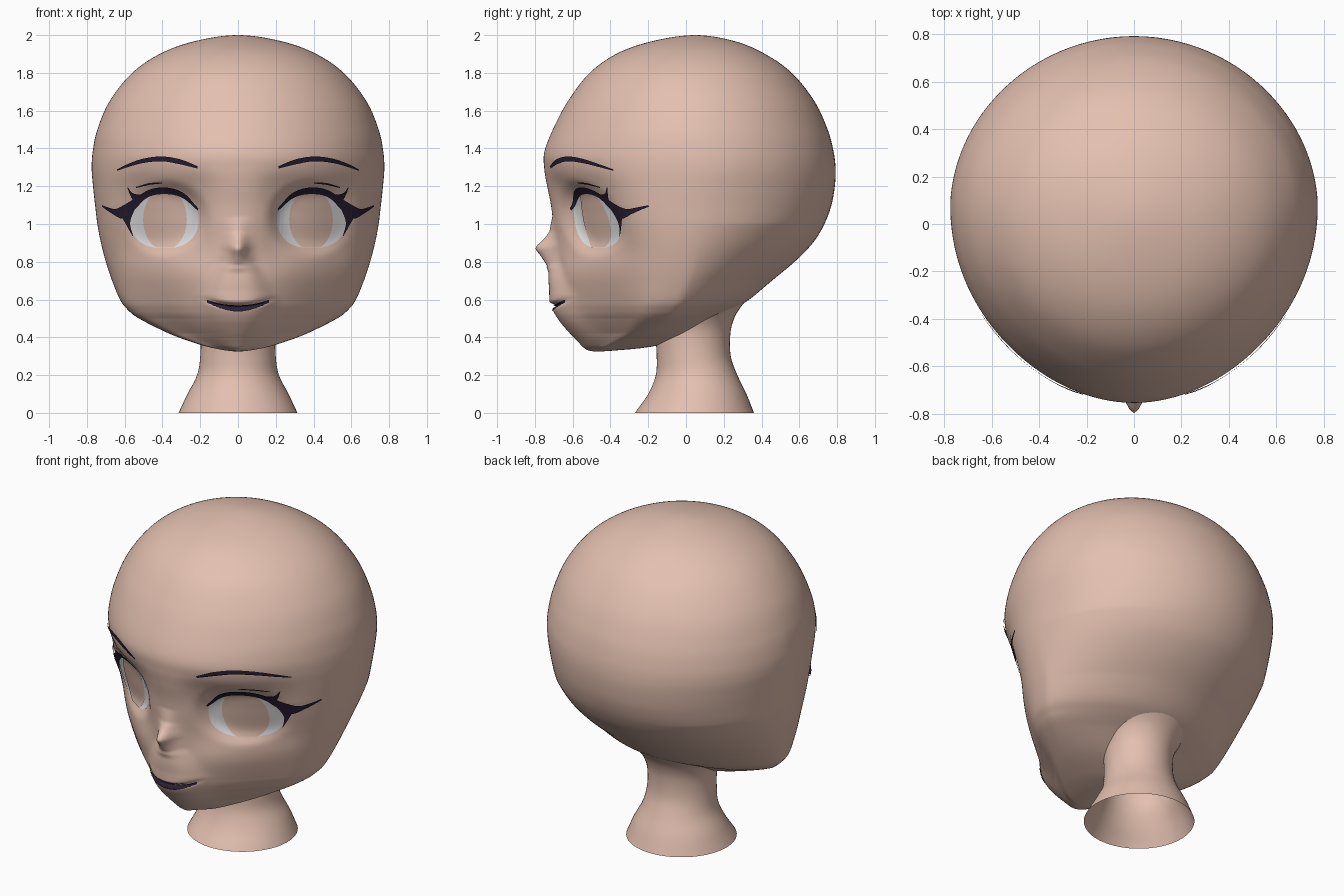
import bpy, bmesh, math
from mathutils import Vector
from mathutils.bvhtree import BVHTree

if "Cube" in bpy.data.objects:
    bpy.data.objects.remove(bpy.data.objects["Cube"])


def material(name, color):
    m = bpy.data.materials.new(name)
    m.diffuse_color = (*color, 1)
    m.use_nodes = True
    m.node_tree.nodes["Principled BSDF"].inputs["Base Color"].default_value = m.diffuse_color
    return m


SKIN = material("skin", (0.765, 0.525, 0.43))
WHITE = material("eye white", (1.0, 1.0, 1.0))
DARK = material("dark plum", (0.022, 0.013, 0.034))


def spline(pts, sub):
    """Catmull-Rom through tuples; the first and last points only guide the ends."""
    out = []
    for i in range(1, len(pts) - 2):
        for k in range(sub):
            t = k / sub
            out.append([0.5 * (2 * b + (c - a) * t + (2 * a - 5 * b + 4 * c - d) * t * t
                        + (3 * b - a - 3 * c + d) * t ** 3)
                        for a, b, c, d in zip(*pts[i - 1:i + 3])])
    return out + [list(pts[-2])]


def lerp(table, z):
    """Linear interpolation in a table of (z, value) sorted by z."""
    if z <= table[0][0]:
        return table[0][1]
    for (z0, v0), (z1, v1) in zip(table, table[1:]):
        if z <= z1:
            return v0 + (v1 - v0) * (z - z0) / (z1 - z0)
    return table[-1][1]


def finish(bm, name, mat):
    me = bpy.data.meshes.new(name)
    bm.to_mesh(me)
    me.materials.append(mat)
    me.polygons.foreach_set("use_smooth", [True] * len(me.polygons))
    ob = bpy.data.objects.new(name, me)
    bpy.context.collection.objects.link(ob)
    return ob


def loft(name, rings, sub, cols, shape=None):
    """Rings are (z, half width, y of widest point, front y, back y)."""
    bm = bmesh.new()
    rows = []
    for z, w, yc, yf, yb in spline(rings, sub):
        row = []
        for j in range(cols):
            t = 2 * j / cols - 1
            a = math.pi * (0.55 * t + 0.45 * t * abs(t))   # denser at the face
            c = math.cos(a)
            p = Vector((w * math.sin(a), yc + c * ((yf - yc) if c > 0 else (yc - yb)), z))
            row.append(bm.verts.new(shape(p, c) if shape else p))
        rows.append(row)
    for r0, r1 in zip(rows, rows[1:]):
        for j in range(cols):
            k = (j + 1) % cols
            bm.faces.new((r0[j], r0[k], r1[k], r1[j]))
    bmesh.ops.remove_doubles(bm, verts=bm.verts, dist=1e-5)
    bmesh.ops.recalc_face_normals(bm, faces=bm.faces)
    tree = BVHTree.FromBMesh(bm)
    finish(bm, name, SKIN)
    bm.free()
    return tree


# Face relief: nose, muzzle, mouth groove, eye sockets, flattened cheeks
NOSE = [(.74, 0), (.78, .015), (.83, .07), (.865, .113), (.885, .103), (.92, .06), (.96, .025), (1.04, 0)]
MUZZLE = [(.34, 0), (.4, .012), (.48, .04), (.54, .055), (.59, .065), (.65, .056), (.77, .048), (.86, 0)]
MUZZLE_W = [(.62, .17), (.8, .08)]
BACK_TAPER = [(.35, .1), (.5, .22), (.7, .2), (1.0, .03), (1.5, .03), (1.9, 0)]
CHEEK = [(.33, .02), (.42, .085), (.5, .108), (.6, .1), (.75, .078), (.9, .05), (1.1, .02), (1.5, .012), (1.9, 0)]


def face_shape(p, c):
    x, z = abs(p.x), p.z
    if c < 0:
        p.x *= 1 + lerp(BACK_TAPER, z) * c
        return p
    u, v = x - .39, z - 1.03
    socket = .055 * math.exp(-(u / .25) ** 4 - (v / .22) ** 4)
    socket += (.038 - .12 * u) * math.exp(-((u / .205) ** 2 + (v / .18) ** 2) ** 4)
    nose = lerp(NOSE, z) * math.exp(-(x / .05) ** 2)
    muzzle = lerp(MUZZLE, z) * math.exp(-(x / lerp(MUZZLE_W, z)) ** 4)
    line = .565 + .03 * (x / .16) ** 2
    groove = .035 * math.exp(-((z - line) / .012) ** 2 - (x / .14) ** 4)
    p.y += (socket - nose - muzzle + groove) * min(1, c * 3)
    p.y += lerp(CHEEK, z) * 4 * c * c * (1 - c * c)
    return p


HEAD = [
    (.33, -.05, -.46, -.40, -.515), (.325, 0, -.47, -.47, -.47), (.33, .06, -.45, -.515, -.38),
    (.345, .14, -.41, -.54, -.22), (.37, .23, -.33, -.56, -.1), (.42, .365, -.21, -.595, .02),
    (.5, .525, -.1, -.635, .15), (.55, .588, -.06, -.65, .25), (.6, .625, -.03, -.66, .335),
    (.7, .667, .01, -.675, .455), (.8, .70, .03, -.68, .575), (.9, .726, .045, -.69, .672),
    (1.0, .745, .055, -.703, .733), (1.1, .757, .06, -.715, .77), (1.2, .768, .07, -.735, .788),
    (1.29, .775, .08, -.75, .792), (1.38, .77, .08, -.75, .782), (1.5, .745, .07, -.705, .75),
    (1.65, .68, .06, -.625, .68), (1.8, .56, .05, -.51, .56), (1.905, .405, .05, -.36, .41),
    (1.97, .22, .05, -.17, .25), (2.0, 0, .05, .05, .05), (1.97, -.22, .05, .25, -.17)]
tree = loft("head", HEAD, 10, 144, face_shape)

# Neck, flaring at the base and into the nape
NECK = [(-.1, .36, .05, -.33, .40), (0, .315, .045, -.27, .36), (.1, .268, .06, -.20, .32),
        (.2, .217, .055, -.16, .272), (.3, .2, .04, -.155, .237), (.42, .2, .04, -.16, .235),
        (.5, .225, .05, -.14, .255), (.56, .27, .06, -.12, .29), (.62, .33, .07, -.1, .34),
        (.67, .36, .07, -.1, .37), (.7, .36, .07, -.1, .38)]
loft("neck", NECK, 5, 64)


def decal(name, pairs, mat, lift, sub=6, across=8, mirror=True):
    """Thin sheet laid on the face; each pair is (x, z, x, z) across the strip."""
    ends = [tuple(2 * a - b for a, b in zip(pairs[0], pairs[1]))], \
           [tuple(2 * a - b for a, b in zip(pairs[-1], pairs[-2]))]
    bm = bmesh.new()
    rows = []
    for x0, z0, x1, z1 in spline(ends[0] + pairs + ends[1], sub):
        row = []
        for k in range(across + 1):
            t = k / across
            x, z = x0 + (x1 - x0) * t, z0 + (z1 - z0) * t
            hit, n, _, _ = tree.ray_cast(Vector((x, -2, z)), Vector((0, 1, 0)))
            if hit is None:
                hit, n = Vector((x, -.2, z)), Vector((0, -1, 0))
            row.append(bm.verts.new(hit + n * lift))
        rows.append(row)
    for r0, r1 in zip(rows, rows[1:]):
        for k in range(across):
            bm.faces.new((r0[k], r0[k + 1], r1[k + 1], r1[k]))
    bm.normal_update()
    if sum(f.normal.y * f.calc_area() for f in bm.faces) > 0:
        bmesh.ops.reverse_faces(bm, faces=bm.faces)
    ob = finish(bm, name, mat)
    bm.free()
    if mirror:
        ob.modifiers.new("mirror", "MIRROR").use_mirror_merge = False


def oval(cx, cz, rx, rz, floor, power, n=24):
    """Columns of an oval with a flattened bottom."""
    out = []
    for i in range(n + 1):
        u = -math.cos(math.pi * i / n)
        h = rz * max(0, 1 - abs(u) ** power) ** (1 / power)
        out.append((cx + rx * u, cz + h, cx + rx * u, max(floor, cz - h)))
    return out


# Eyes
decal("eye_white", oval(.388, 1.025, .182, .155, .873, 2.3), WHITE, .003, 2, 16)
decal("iris", oval(.383, 1.025, .115, .165, .873, 2), SKIN, .007, 2, 16)

# Lashes
decal("upper_lash", [(.203, 1.085, .205, 1.073), (.28, 1.167, .29, 1.143), (.37, 1.199, .386, 1.163),
                     (.466, 1.187, .476, 1.143), (.57, 1.12, .545, 1.075), (.635, 1.083, .60, 1.03),
                     (.67, 1.086, .66, 1.057), (.71, 1.1, .71, 1.092)], DARK, .0095)
decal("outer_lash", [(.54, 1.085, .615, 1.05), (.566, 1.01, .594, 1.012), (.55, .935, .553, .937)], DARK, .0095)
decal("lash_spike", [(.50, 1.16, .55, 1.125), (.55, 1.165, .565, 1.155), (.578, 1.197, .58, 1.195)], DARK, .009)
decal("lid_crease", [(.40, 1.225, .40, 1.219), (.47, 1.219, .47, 1.21), (.537, 1.198, .535, 1.193)], DARK, .006)

# Eyebrows
decal("eyebrow", [(.21, 1.307, .213, 1.296), (.3, 1.342, .3, 1.317), (.4, 1.357, .4, 1.333),
                  (.5, 1.345, .5, 1.323), (.58, 1.317, .575, 1.303), (.635, 1.289, .633, 1.283)], DARK, .008)

# Mouth
decal("mouth", [(x, .575 + .026 * (x / .16) ** 2, x, .539 + .045 * (x / .16) ** 2)
                for x in (i * .02 - .16 for i in range(17))], DARK, .006, 3, 8, False)
